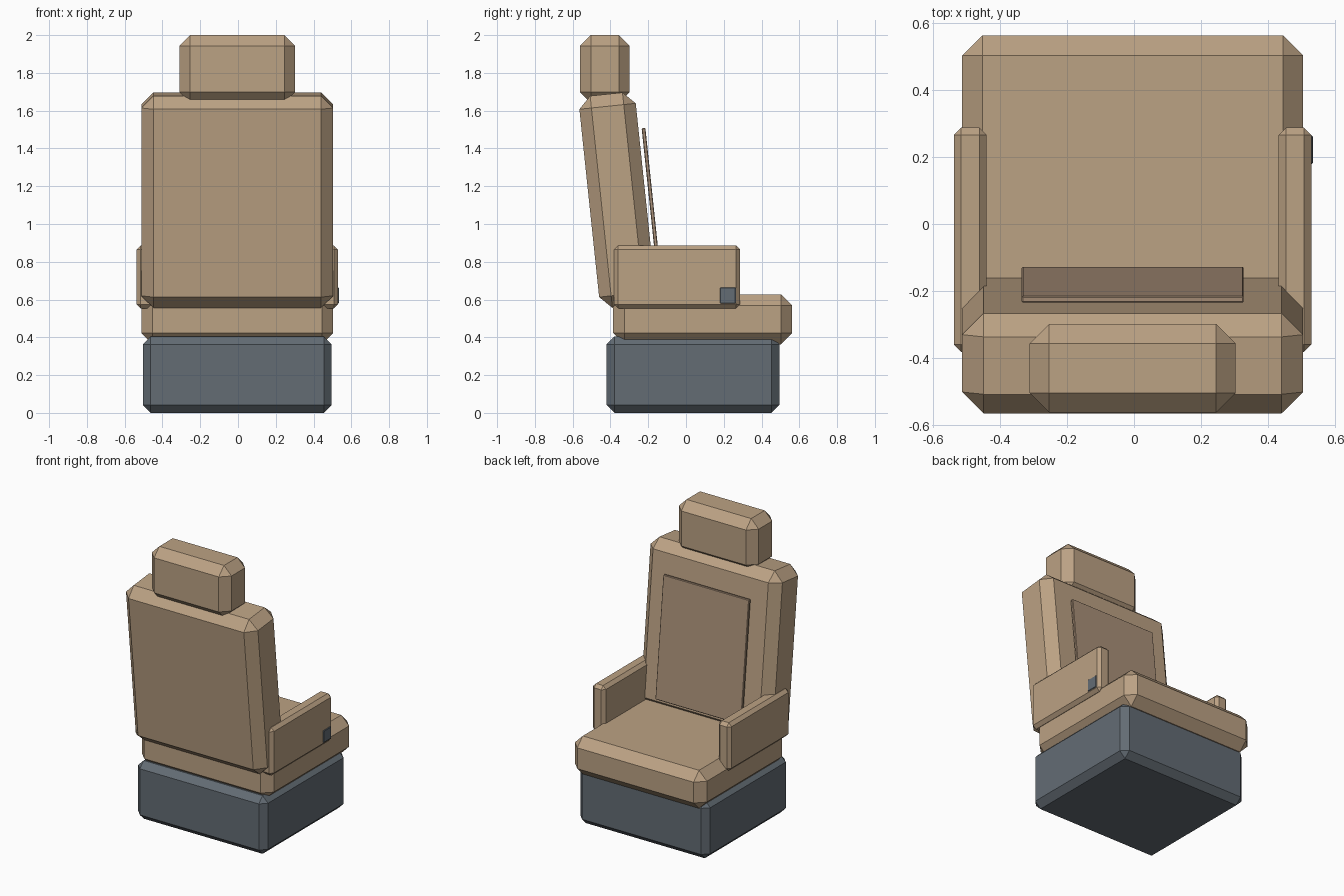
import bpy
from math import radians

if "Cube" in bpy.data.objects:
    bpy.data.objects.remove(bpy.data.objects["Cube"])

OFF = -0.004  # the side button shifts the rest slightly off centre


def material(name, rgb):
    m = bpy.data.materials.new(name)
    m.diffuse_color = (*rgb, 1)
    m.use_nodes = True
    m.node_tree.nodes["Principled BSDF"].inputs["Base Color"].default_value = m.diffuse_color
    return m


TAN = material("tan_leather", (0.50, 0.36, 0.23))
BROWN = material("brown_panel", (0.40, 0.28, 0.19))
SLATE = material("slate_metal", (0.125, 0.15, 0.175))


def block(name, x, y, z, bevel, mat, tilt=0):
    """Chamfered box from (min, max) ranges, optionally leaned back."""
    size = [b - a for a, b in (x, y, z)]
    centre = [(a + b) / 2 for a, b in (x, y, z)]
    centre[0] += OFF
    bpy.ops.mesh.primitive_cube_add(size=1, location=centre)
    ob = bpy.context.object
    ob.name = name
    ob.scale = size
    bpy.ops.object.transform_apply(location=False, rotation=False, scale=True)
    ob.rotation_euler.x = radians(tilt)
    mod = ob.modifiers.new("chamfer", "BEVEL")
    mod.width = bevel
    mod.segments = 1
    mod.limit_method = 'NONE'
    ob.data.materials.append(mat)
    return ob


def mid(c, size):
    return (c - size / 2, c + size / 2)


# Pedestal and seat cushion
block("base", (-0.5, 0.5), (-0.42, 0.495), (0, 0.405), 0.042, SLATE)
block("seat", (-0.508, 0.508), (-0.386, 0.562), (0.363, 0.628), 0.06, TAN)

# Leaning backrest, with a thin panel floating just ahead of it
block("backrest", (-0.508, 0.508), mid(-0.363, 0.30), mid(1.126, 1.128), 0.064, TAN, 6)
block("back_panel", (-0.331, 0.331), mid(-0.181, 0.02), mid(1.09, 0.84), 0.004, BROWN, 6)

# Headrest
block("headrest", (-0.307, 0.307), (-0.562, -0.298), (1.64, 2.0), 0.058, TAN)

# Armrests
for side, name in ((-1, "left_armrest"), (1, "right_armrest")):
    block(name, mid(side * 0.484, 0.098), (-0.381, 0.287), (0.553, 0.886), 0.022, TAN)

# Recline button on the right armrest
block("side_button", (0.47, 0.538), (0.179, 0.264), (0.579, 0.664), 0.004, SLATE)
